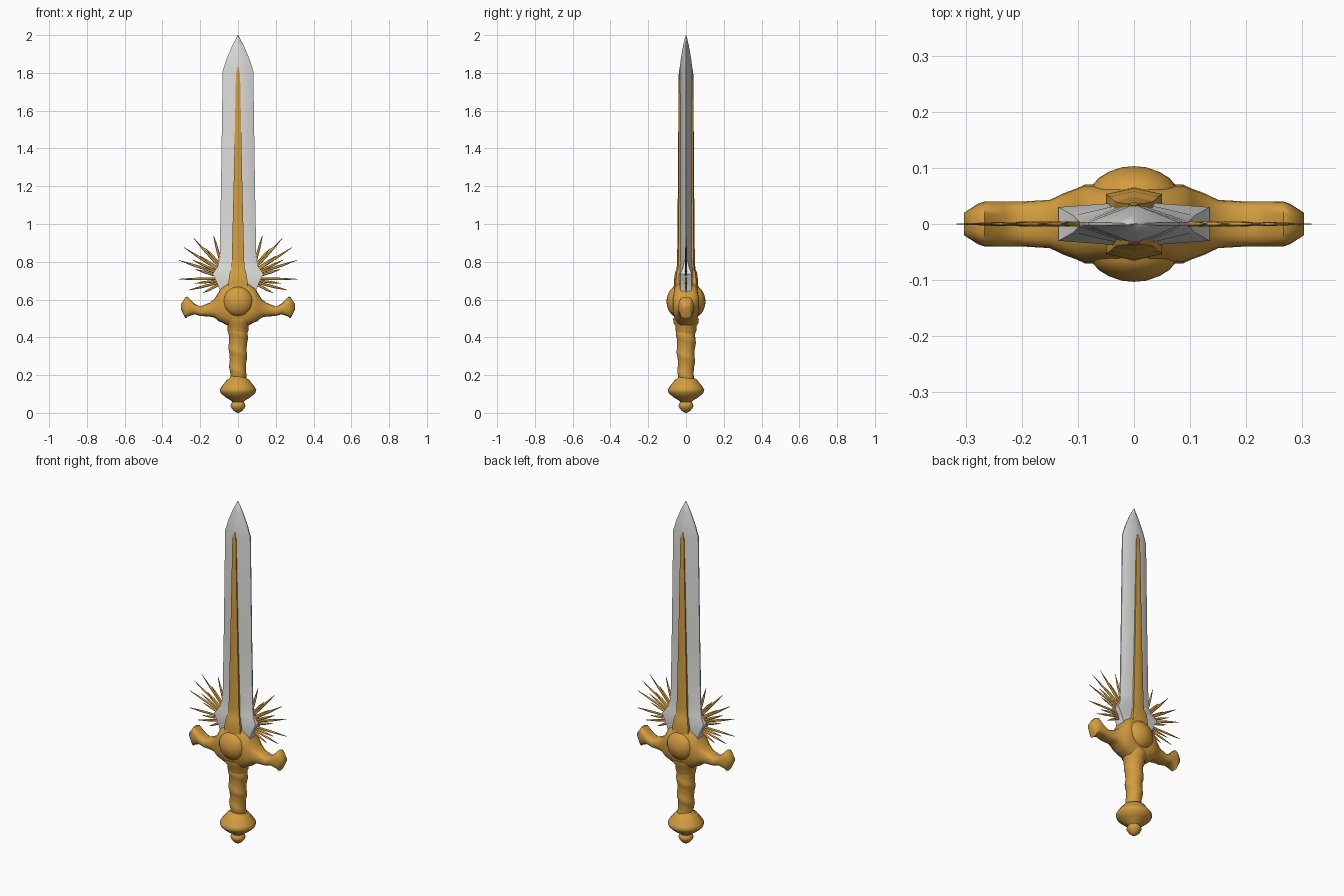
import bpy, bmesh, math
from mathutils import Vector


def material(name, rgb):
    m = bpy.data.materials.new(name)
    m.diffuse_color = (*rgb, 1)
    return m


GOLD = material("gold", (0.65, 0.335, 0.05))
STEEL = material("steel", (0.71, 0.71, 0.70))


def loft(name, rings, mat, angle=40):
    """Skin a list of equal-length rings and cap both ends."""
    bm = bmesh.new()
    vr = [[bm.verts.new(p) for p in r] for r in rings]
    n = len(vr[0])
    for a, b in zip(vr, vr[1:]):
        for i in range(n):
            j = (i + 1) % n
            bm.faces.new((a[i], a[j], b[j], b[i]))
    bm.faces.new(vr[0])
    bm.faces.new(vr[-1])
    bmesh.ops.remove_doubles(bm, verts=bm.verts, dist=1e-5)
    bmesh.ops.recalc_face_normals(bm, faces=bm.faces)
    me = bpy.data.meshes.new(name)
    bm.to_mesh(me)
    bm.free()
    me.materials.append(mat)
    ob = bpy.data.objects.new(name, me)
    bpy.context.collection.objects.link(ob)
    bpy.ops.object.select_all(action='DESELECT')
    ob.select_set(True)
    bpy.context.view_layer.objects.active = ob
    bpy.ops.object.shade_smooth_by_angle(angle=math.radians(angle))
    return ob


def lathe(name, profile, mat, sides=24, angle=50):
    rings = [[(r * math.cos(2 * math.pi * i / sides), r * math.sin(2 * math.pi * i / sides), z)
              for i in range(sides)] for r, z in profile]
    return loft(name, rings, mat, angle)


# Blade: softened diamond section with blunt flared shoulders; (z, half width, ridge, edge)
blade = [(0.60, 0.09, 0.04, 0.028), (0.66, 0.10, 0.04, 0.03), (0.69, 0.112, 0.04, 0.03),
         (0.735, 0.135, 0.04, 0.03), (0.775, 0.108, 0.04, 0.015), (0.82, 0.097, 0.04, 0.004),
         (1.20, 0.09, 0.038, 0.003), (1.81, 0.081, 0.035, 0.003), (1.87, 0.062, 0.028, 0.003),
         (1.94, 0.033, 0.016, 0.002), (1.98, 0.012, 0.007, 0.001), (2.0, 0.001, 0.001, 0.0005)]
loft("blade", [[(w, e, z), (0, t, z), (-w, e, z), (-w, -e, z), (0, -t, z), (w, -e, z)]
               for z, w, t, e in blade], STEEL, 60)

# Gold inlay along the ridge on both faces, swelling into a base: (z, half width, half depth)
inlay = [(0.64, 0.05, 0.066), (0.70, 0.05, 0.064), (0.745, 0.043, 0.058), (0.76, 0.036, 0.05),
         (0.80, 0.033, 0.047), (1.20, 0.023, 0.043), (1.79, 0.011, 0.039), (1.83, 0.003, 0.034)]
for side, label in ((-1, "front"), (1, "back")):
    loft(f"{label}_inlay", [[(w, side * 0.015, z), (w, side * (t - 0.22 * w), z), (0, side * t, z),
                             (-w, side * (t - 0.22 * w), z), (-w, side * 0.015, z)]
                            for z, w, t in inlay], GOLD, 45)

# Crossguard: rounded sections along x; (x, top, bottom, half depth)
half = [(0.0, 0.715, 0.45, 0.07), (0.03, 0.71, 0.452, 0.07), (0.06, 0.685, 0.465, 0.07),
        (0.088, 0.663, 0.48, 0.07), (0.103, 0.638, 0.485, 0.063), (0.125, 0.603, 0.505, 0.055),
        (0.15, 0.583, 0.51, 0.043), (0.20, 0.563, 0.513, 0.04), (0.232, 0.578, 0.522, 0.04),
        (0.266, 0.615, 0.51, 0.04), (0.278, 0.612, 0.50, 0.036), (0.303, 0.575, 0.55, 0.02)]
stations = [(-x, a, b, d) for x, a, b, d in half[:0:-1]] + half


def guard_ring(x, top, bottom, d, n=20):
    zc, h = (top + bottom) / 2, (top - bottom) / 2
    ring = []
    for i in range(n):
        a = 2 * math.pi * i / n
        c, s = math.cos(a), math.sin(a)
        ring.append((x, d * math.copysign(abs(c) ** 0.7, c), zc + h * math.copysign(abs(s) ** 0.8, s)))
    return ring


loft("crossguard", [guard_ring(*s) for s in stations], GOLD, 60)

# Round boss through the guard, with a full-width rim on both faces
cap = [(0.001, 0.103), (0.022, 0.101), (0.045, 0.093), (0.063, 0.082), (0.076, 0.067), (0.08, 0.05)]
ob = lathe("guard_boss", cap + [(r, -y) for r, y in reversed(cap)], GOLD)
ob.rotation_euler = (math.pi / 2, 0, 0)
ob.location = (0, 0, 0.59)

# Grip: soft twisted ridges on a tapered shaft
rings = []
for k in range(45):
    z = 0.17 + 0.30 * k / 44
    base = 0.040 + 0.012 * k / 44
    ring = []
    for i in range(24):
        a = 2 * math.pi * i / 24
        wave = (math.sin(a + (z - 0.17) / 0.10 * 2 * math.pi) + 1) / 2
        r = base + 0.005 * wave ** 2 - 0.001
        ring.append((r * math.cos(a), r * math.sin(a), z))
    rings.append(ring)
loft("grip", rings, GOLD, 60)

# Collar between grip and guard
lathe("grip_collar", [(0.046, 0.415), (0.055, 0.435), (0.056, 0.46), (0.066, 0.475), (0.068, 0.50)], GOLD)

# Pommel with round end bead
lathe("pommel", [(0.038, 0.20), (0.044, 0.183), (0.060, 0.174), (0.070, 0.160), (0.090, 0.135),
                 (0.097, 0.122), (0.092, 0.106), (0.068, 0.084), (0.040, 0.067), (0.030, 0.058),
                 (0.037, 0.048), (0.040, 0.037), (0.034, 0.025), (0.025, 0.013), (0.013, 0.004),
                 (0.002, 0.0)], GOLD, angle=75)

# Sunburst spikes beside the shoulders, given as root -> tip in x, z
spikes = [((0.092, 0.80), (0.13, 0.94)), ((0.095, 0.785), (0.17, 0.87)), ((0.095, 0.77), (0.235, 0.925)),
          ((0.10, 0.76), (0.20, 0.83)), ((0.10, 0.755), (0.285, 0.875)), ((0.105, 0.745), (0.24, 0.81)),
          ((0.11, 0.74), (0.312, 0.808)), ((0.11, 0.725), (0.225, 0.76)),
          ((0.11, 0.71), (0.316, 0.708)), ((0.105, 0.70), (0.23, 0.685)), ((0.10, 0.69), (0.26, 0.65)),
          ((0.10, 0.68), (0.185, 0.635))]
deep = Vector((0, 1, 0))


def spike_ring(p, across, w):
    return [p + across * w * math.cos(math.pi * i / 3) + deep * w * 0.7 * math.sin(math.pi * i / 3)
            for i in range(6)]


for side, label in ((1, "right"), (-1, "left")):
    for k, (root, tip) in enumerate(spikes):
        a, b = Vector((side * root[0], 0, root[1])), Vector((side * tip[0], 0, tip[1]))
        across = (b - a).normalized().cross(deep)
        loft(f"spike_{label}_{k + 1}", [spike_ring(a, across, 0.007), spike_ring(a.lerp(b, 0.6), across, 0.0065),
                                        spike_ring(b, across, 0.0012)], GOLD, 80)
